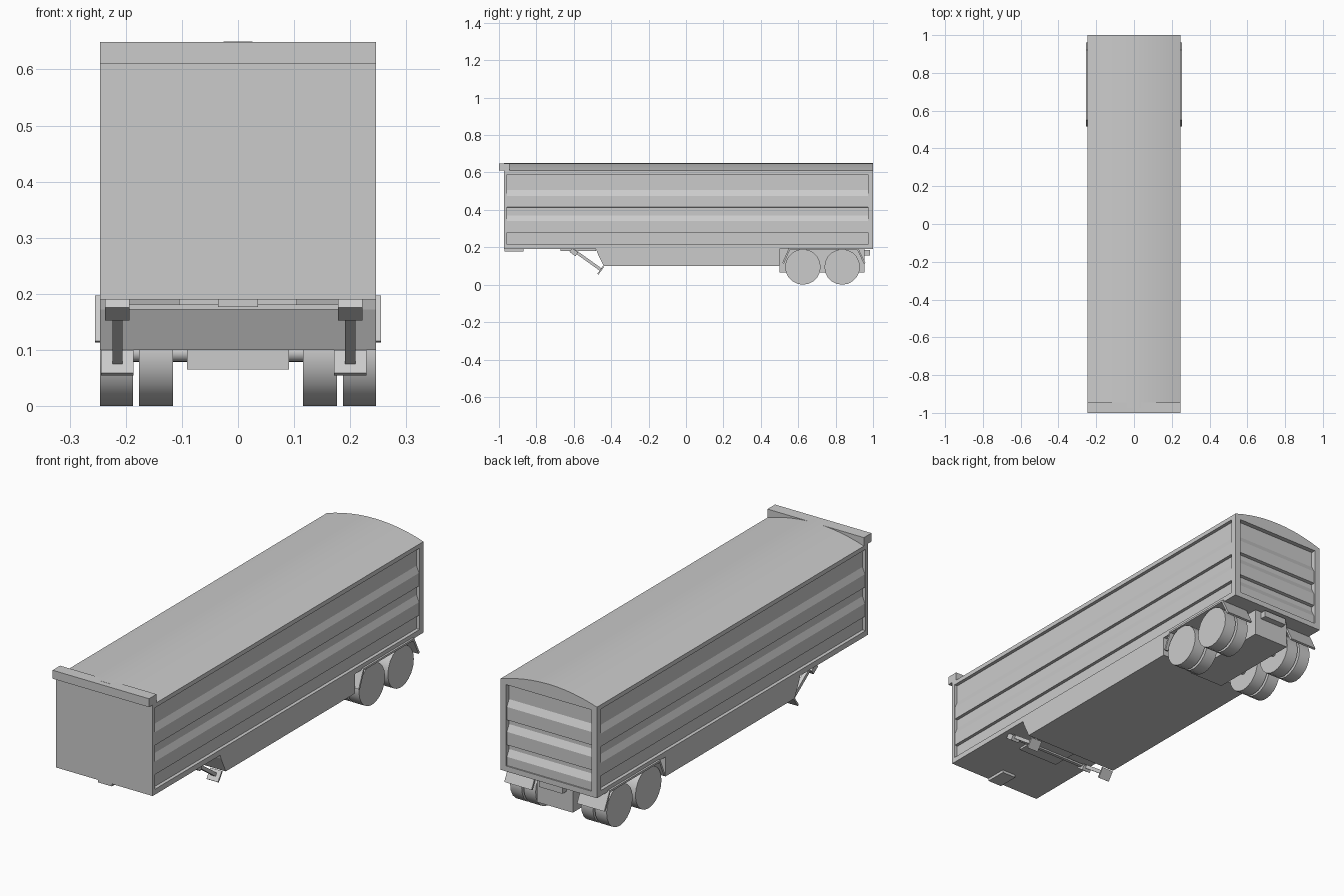
import bpy, bmesh, math
from mathutils import Vector

cube = bpy.data.objects.get("Cube")
if cube:
    bpy.data.objects.remove(cube, do_unlink=True)

grey = bpy.data.materials.new("plain_grey")
grey.use_nodes = True
GREY = (0.6, 0.6, 0.6, 1)
grey.diffuse_color = GREY
grey.node_tree.nodes["Principled BSDF"].inputs["Base Color"].default_value = GREY


def prism(name, points, axis, a, b, smooth=False):
    """Extrude a 2D outline along x (points are y,z) or along y (points are x,z)."""
    def place(p, t):
        return (t, p[0], p[1]) if axis == "x" else (p[0], t, p[1])
    bm = bmesh.new()
    face = bm.faces.new([bm.verts.new(place(p, a)) for p in points])
    new = bmesh.ops.extrude_face_region(bm, geom=[face])["geom"]
    shift = Vector(place((0, 0), b - a))
    bmesh.ops.translate(bm, vec=shift, verts=[v for v in new if isinstance(v, bmesh.types.BMVert)])
    bmesh.ops.recalc_face_normals(bm, faces=bm.faces)
    mesh = bpy.data.meshes.new(name)
    bm.to_mesh(mesh)
    bm.free()
    mesh.materials.append(grey)
    obj = bpy.data.objects.new(name, mesh)
    bpy.context.collection.objects.link(obj)
    if smooth:
        bpy.ops.object.select_all(action="DESELECT")
        obj.select_set(True)
        bpy.context.view_layer.objects.active = obj
        bpy.ops.object.shade_smooth_by_angle(angle=math.radians(30))
    return obj


def box(name, x, y, z):
    return prism(name, [(y[0], z[0]), (y[1], z[0]), (y[1], z[1]), (y[0], z[1])], "x", *x)


def slanted(name, x, centre, length, depth, angle):
    """Box turned about the x axis, its length running along angle in the y-z plane."""
    d = Vector((math.cos(angle), math.sin(angle))) * length / 2
    n = Vector((-math.sin(angle), math.cos(angle))) * depth / 2
    c = Vector(centre)
    return prism(name, [c - d - n, c + d - n, c + d + n, c - d + n], "x", *x)


def ribs(base, out, top, bottom, first, pitch, count):
    """Corrugated outline from top to bottom: slope out, flat, step back in."""
    pts = [(base, top)]
    for i in range(count):
        z = first - i * pitch
        pts += [(base, z), (out, z - 0.03), (out, z - 0.09), (base, z - 0.092)]
    return pts + [(base, bottom)]


W, FRONT, REAR, FLOOR, EAVE = 0.246, -0.973, 1.0, 0.19, 0.61

# Cargo body with corrugated sides
side = ribs(0.23, 0.243, 0.6, 0.2, 0.505, 0.135, 2)
prism("cargo_body", side + [(-x, z) for x, z in reversed(side)], "y", -0.965, 0.975)
box("front_wall", (-W, W), (FRONT, -0.957), (FLOOR, EAVE))
box("floor", (-W, W), (FRONT, REAR), (FLOOR, 0.215))
box("top_rail", (-W, W), (FRONT, REAR), (0.59, EAVE))
for s, label in ((1, "left"), (-1, "right")):
    box(label + "_rear_post", sorted((s * 0.218, s * W)), (0.972, REAR), (FLOOR, EAVE))

# Corrugated tailgate
gate = ribs(0.978, 0.994, 0.6, 0.2, 0.515, 0.115, 3)
prism("tailgate", gate + [(0.96, 0.2), (0.96, 0.6)], "x", -0.222, 0.222)

# Arched roof and front cap
arch = [(W * (1 - i / 6), EAVE + 0.04 * (1 - (1 - i / 6) ** 2)) for i in range(13)]
prism("roof", arch, "y", FRONT, REAR, smooth=True)
box("front_cap", (-W, W), (-1.0, -0.945), (EAVE, 0.649))

# Underbody skirt, coupling plate and landing gear mount
skirt = [(-0.48, FLOOR), (-0.475, 0.172), (-0.44, 0.1), (0.5, 0.1), (0.5, FLOOR)]
prism("underbody_skirt", skirt, "x", -W, W)
box("coupling_plate", (-0.036, 0.036), (-0.97, -0.87), (0.177, FLOOR))
box("landing_gear_plate", (-0.105, 0.105), (-0.67, -0.48), (0.18, FLOOR))
box("landing_gear_crossbar", (-0.2, 0.2), (-0.605, -0.59), (0.172, 0.181))

# Folded landing legs
fold = math.atan2(-0.1, 0.14)
for x, label in ((0.2, "left"), (-0.215, "right")):
    slanted(label + "_leg_bracket", (x - 0.022, x + 0.022), (-0.6, 0.174), 0.04, 0.025, fold)
    slanted(label + "_landing_leg", (x - 0.009, x + 0.009), (-0.525, 0.13), 0.18, 0.016, fold)
    slanted(label + "_landing_foot", (x - 0.029, x + 0.029), (-0.456, 0.077), 0.008, 0.05, fold)

# Rear chassis and step
box("rear_chassis", (-0.091, 0.091), (0.5, 0.955), (0.065, FLOOR))
box("rear_step", (-0.06, 0.06), (0.95, 0.985), (0.155, 0.185))

# Axles, twin wheels and fenders
R = 0.095
for n, y in enumerate((0.625, 0.835), 1):
    circle = [(math.cos(i * math.tau / 20), math.sin(i * math.tau / 20)) for i in range(20)]
    prism(f"axle_{n}", [(y + c * 0.016, R + s * 0.016) for c, s in circle], "x", -0.2, 0.2, True)
    for s, label in ((1, "left"), (-1, "right")):
        for a, b, place in ((0.187, W, "outer"), (0.116, 0.176, "inner")):
            prism(f"{label}_{place}_wheel_{n}", [(y + c * R, R + d * R) for c, d in circle],
                  "x", s * a, s * b, True)

fender = [(0.515, 0.116), (0.55, 0.197), (0.92, 0.197), (0.96, 0.116),
          (0.951, 0.113), (0.914, 0.188), (0.556, 0.188), (0.524, 0.113)]
for s, label in ((1, "left"), (-1, "right")):
    prism(label + "_fender", fender, "x", s * 0.116, s * 0.255)
